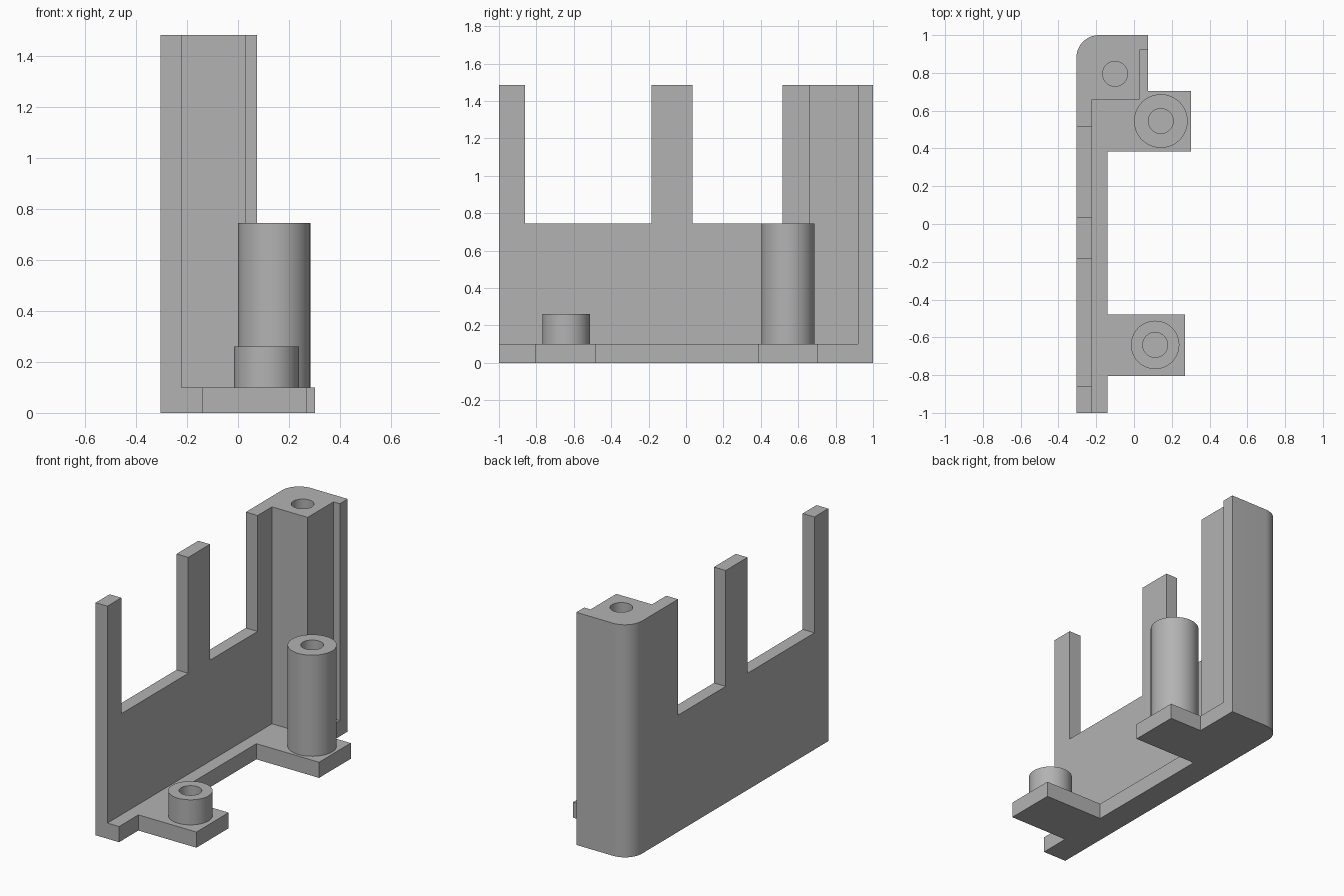
import bpy, bmesh
from math import cos, sin, pi, radians
from mathutils import Vector

if "Cube" in bpy.data.objects:
    bpy.data.objects.remove(bpy.data.objects["Cube"])

grey = bpy.data.materials.new("plain_grey")
grey.use_nodes = True
colour = (0.45, 0.45, 0.45, 1)
grey.diffuse_color = colour
grey.node_tree.nodes["Principled BSDF"].inputs["Base Color"].default_value = colour

LEFT, INNER, BACK, FLOOR, TOP = -0.305, -0.222, 1.0, 0.1, 1.485
SILL = 0.745
HOLE = 0.066


def make_object(name, bm):
    bmesh.ops.recalc_face_normals(bm, faces=bm.faces)
    mesh = bpy.data.meshes.new(name)
    bm.to_mesh(mesh)
    bm.free()
    mesh.materials.append(grey)
    obj = bpy.data.objects.new(name, mesh)
    bpy.context.collection.objects.link(obj)
    return obj


def prism(name, points, offset):
    """Extrude a closed outline of 3D points along an offset."""
    bm = bmesh.new()
    face = bm.faces.new([bm.verts.new(p) for p in points])
    result = bmesh.ops.extrude_face_region(bm, geom=[face], use_keep_orig=True)
    moved = [g for g in result["geom"] if isinstance(g, bmesh.types.BMVert)]
    bmesh.ops.translate(bm, verts=moved, vec=offset)
    return make_object(name, bm)


def circle(x, y, z, radius, count=48):
    return [Vector((x + radius * cos(2 * pi * i / count),
                    y + radius * sin(2 * pi * i / count), z)) for i in range(count)]


def tube(name, x, y, radius, height):
    """Hollow screw post standing on the floor plate."""
    bm = bmesh.new()
    rings = [[bm.verts.new(p) for p in circle(x, y, z, r)] for r, z in
             ((radius, FLOOR), (radius, height), (HOLE, height), (HOLE, FLOOR))]
    for a, b in zip(rings, rings[1:]):
        for i in range(len(a)):
            j = (i + 1) % len(a)
            bm.faces.new((a[i], a[j], b[j], b[i]))
    return make_object(name, bm)


def combine(target, other, operation):
    mod = target.modifiers.new(operation.title(), "BOOLEAN")
    mod.operation, mod.object, mod.solver = operation, other, "EXACT"
    bpy.context.view_layer.objects.active = target
    bpy.ops.object.modifier_apply(modifier=mod.name)
    bpy.data.objects.remove(other)


# Rounded back corner shared by the floor plate and the column
r = 0.12
corner = [(LEFT + r + r * cos(a), BACK - r + r * sin(a))
          for a in (pi / 2 + i * pi / 24 for i in range(13))]

# Floor plate with two mounting tabs
floor_outline = [(LEFT, -1), (-0.14, -1), (-0.14, -0.805), (0.27, -0.805),
                 (0.27, -0.48), (-0.14, -0.48), (-0.14, 0.385), (0.303, 0.385),
                 (0.303, 0.705), (0.075, 0.705), (0.075, BACK)] + corner
body = prism("bracket_body", [(x, y, 0) for x, y in floor_outline], (0, 0, FLOOR))

# Side wall with two tall notches
wall_outline = [(-1, 0), (0.6, 0), (0.6, TOP), (0.515, TOP), (0.515, SILL),
                (0.035, SILL), (0.035, TOP), (-0.185, TOP), (-0.185, SILL),
                (-0.86, SILL), (-0.86, TOP), (-1, TOP)]
wall = prism("side_wall", [(LEFT, y, z) for y, z in wall_outline], (INNER - LEFT, 0, 0))

# Corner column with a thin back flange
column_outline = [(LEFT, 0.515), (INNER, 0.515), (INNER, 0.66), (0.03, 0.66),
                  (0.03, 0.92), (0.075, 0.92), (0.075, BACK)] + corner
column = prism("corner_column", [(x, y, 0) for x, y in column_outline], (0, 0, TOP))
bore = prism("column_bore", circle(-0.1, 0.795, FLOOR, HOLE), (0, 0, 2))
bore.hide_render = True

combine(body, wall, "UNION")
combine(body, column, "UNION")
combine(body, bore, "DIFFERENCE")

# Merge coplanar leftovers into clean flat faces
bm = bmesh.new()
bm.from_mesh(body.data)
bmesh.ops.remove_doubles(bm, verts=bm.verts, dist=0.0001)
bmesh.ops.dissolve_limit(bm, angle_limit=radians(1), verts=bm.verts, edges=bm.edges)
bm.to_mesh(body.data)
bm.free()

# Screw posts on the tabs
tall = tube("tall_screw_post", 0.142, 0.545, 0.142, SILL)
short = tube("short_screw_post", 0.112, -0.64, 0.128, 0.26)

bpy.ops.object.select_all(action="DESELECT")
for obj in (body, tall, short):
    obj.select_set(True)
bpy.context.view_layer.objects.active = body
bpy.ops.object.shade_smooth_by_angle(angle=radians(30))
